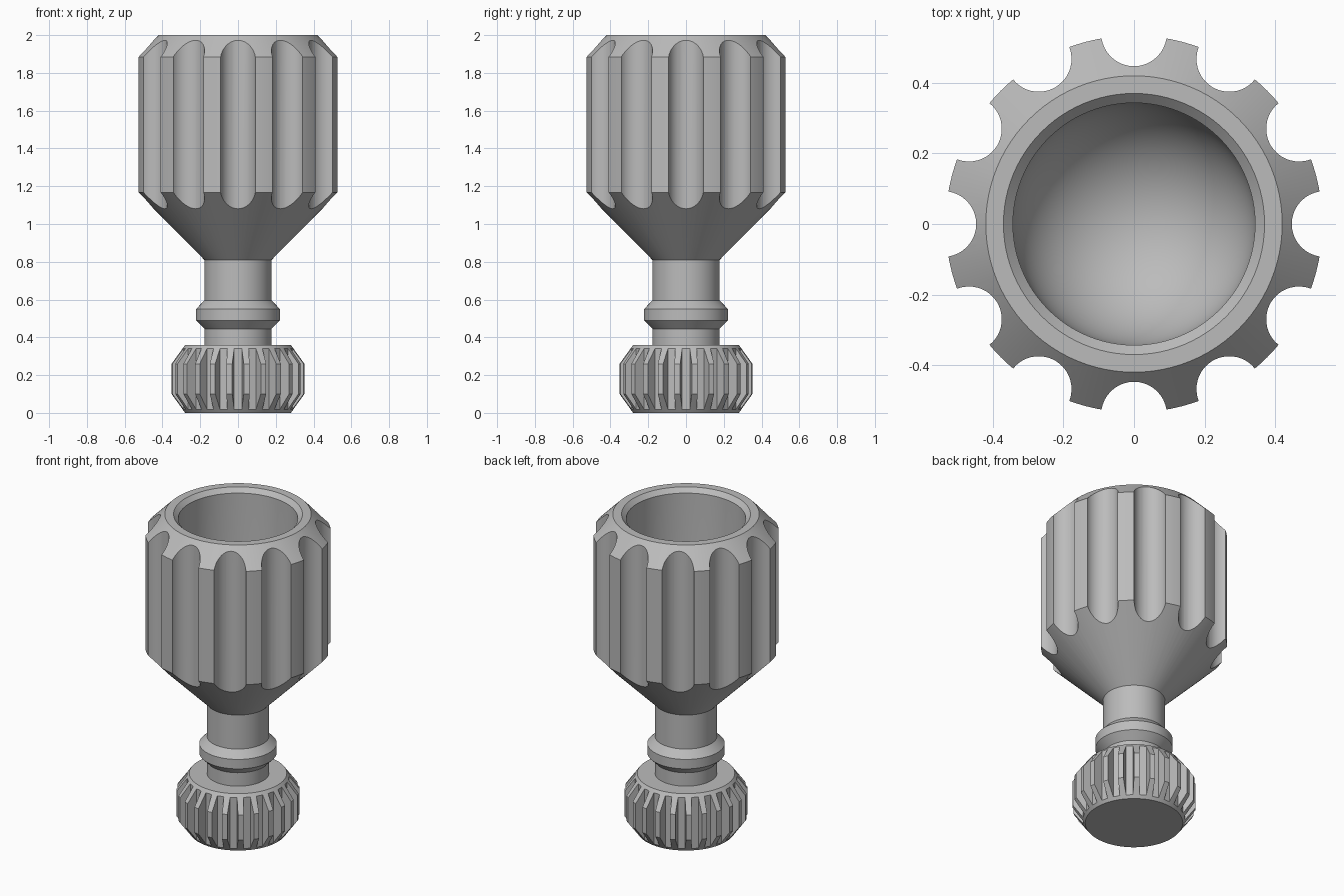
import bpy, bmesh, math
from mathutils import Matrix

if "Cube" in bpy.data.objects:
    bpy.data.objects.remove(bpy.data.objects["Cube"], do_unlink=True)

# Single grey finish
grey = bpy.data.materials.new("satin grey")
grey.use_nodes = True
GREY = (0.5, 0.5, 0.5, 1)
grey.diffuse_color = GREY
grey.node_tree.nodes["Principled BSDF"].inputs["Base Color"].default_value = GREY


def add_object(name, bm):
    bmesh.ops.recalc_face_normals(bm, faces=bm.faces)
    mesh = bpy.data.meshes.new(name)
    bm.to_mesh(mesh)
    bm.free()
    mesh.materials.append(grey)
    obj = bpy.data.objects.new(name, mesh)
    bpy.context.collection.objects.link(obj)
    return obj


def lathe(name, profile, steps=96):
    """Spin a list of (radius, height) points around z."""
    bm = bmesh.new()
    verts = [bm.verts.new((r, 0, z)) for r, z in profile]
    edges = [bm.edges.new(pair) for pair in zip(verts, verts[1:])]
    bmesh.ops.spin(bm, geom=verts + edges, cent=(0, 0, 0), axis=(0, 0, 1),
                   angle=math.tau, steps=steps, use_merge=False)
    bmesh.ops.remove_doubles(bm, verts=bm.verts, dist=1e-5)
    return add_object(name, bm)


def groove_cutter(name, outline, count, z0, z1):
    """Upright prisms with the given (x, y) outline, repeated around z."""
    bm = bmesh.new()
    for i in range(count):
        turn = Matrix.Rotation(math.tau * i / count, 4, 'Z')
        face = bm.faces.new([bm.verts.new(turn @ Matrix.Translation((x, y, z0)).translation)
                             for x, y in outline])
        top = bmesh.ops.extrude_face_region(bm, geom=[face])["geom"]
        bmesh.ops.translate(bm, vec=(0, 0, z1 - z0),
                            verts=[g for g in top if isinstance(g, bmesh.types.BMVert)])
    cutter = add_object(name, bm)
    cutter.hide_render = True
    return cutter


def select(obj):
    bpy.ops.object.select_all(action='DESELECT')
    obj.select_set(True)
    bpy.context.view_layer.objects.active = obj


def cut(obj, cutter):
    select(obj)
    mod = obj.modifiers.new("grooves", 'BOOLEAN')
    mod.operation = 'DIFFERENCE'
    mod.solver = 'EXACT'
    mod.object = cutter
    bpy.ops.object.modifier_apply(modifier=mod.name)
    bpy.data.objects.remove(cutter, do_unlink=True)


# Fluted cup: cone, wall, chamfered rim, bore and round bottom
bore, bowl_z = 0.343, 1.25
bowl = [(bore * math.cos(a), bowl_z - bore * math.sin(a))
        for a in (math.pi / 2 * i / 16 for i in range(16))]
cup = lathe("fluted_cup", [(0, 0.81), (0.178, 0.81), (0.534, 1.168), (0.534, 1.885),
                           (0.42, 2), (0.37, 2), (bore, 1.973)] + bowl
            + [(0, bowl_z - bore)])
flute = [(0.54 + 0.093 * math.cos(a), 0.093 * math.sin(a))
         for a in (math.tau * i / 40 for i in range(40))]
cut(cup, groove_cutter("flute_cutter", flute, 12, 0.9, 2.1))

# Neck with a bevelled collar
neck = lathe("neck_collar", [(0.178, 0.36), (0.178, 0.445), (0.222, 0.49),
                             (0.222, 0.55), (0.178, 0.595), (0.178, 0.81)])

# Knurled knob with tapered grooves
knob = lathe("knurled_knob", [(0, 0), (0.28, 0), (0.353, 0.1), (0.353, 0.26),
                              (0.28, 0.36), (0, 0.36)])
groove = [(0.293, -0.02), (0.38, -0.036), (0.38, 0.036), (0.293, 0.02)]
cut(knob, groove_cutter("knurl_cutter", groove, 24, -0.1, 0.5))

for part in (cup, neck, knob):
    select(part)
    bpy.ops.object.shade_smooth_by_angle(angle=math.radians(25))
